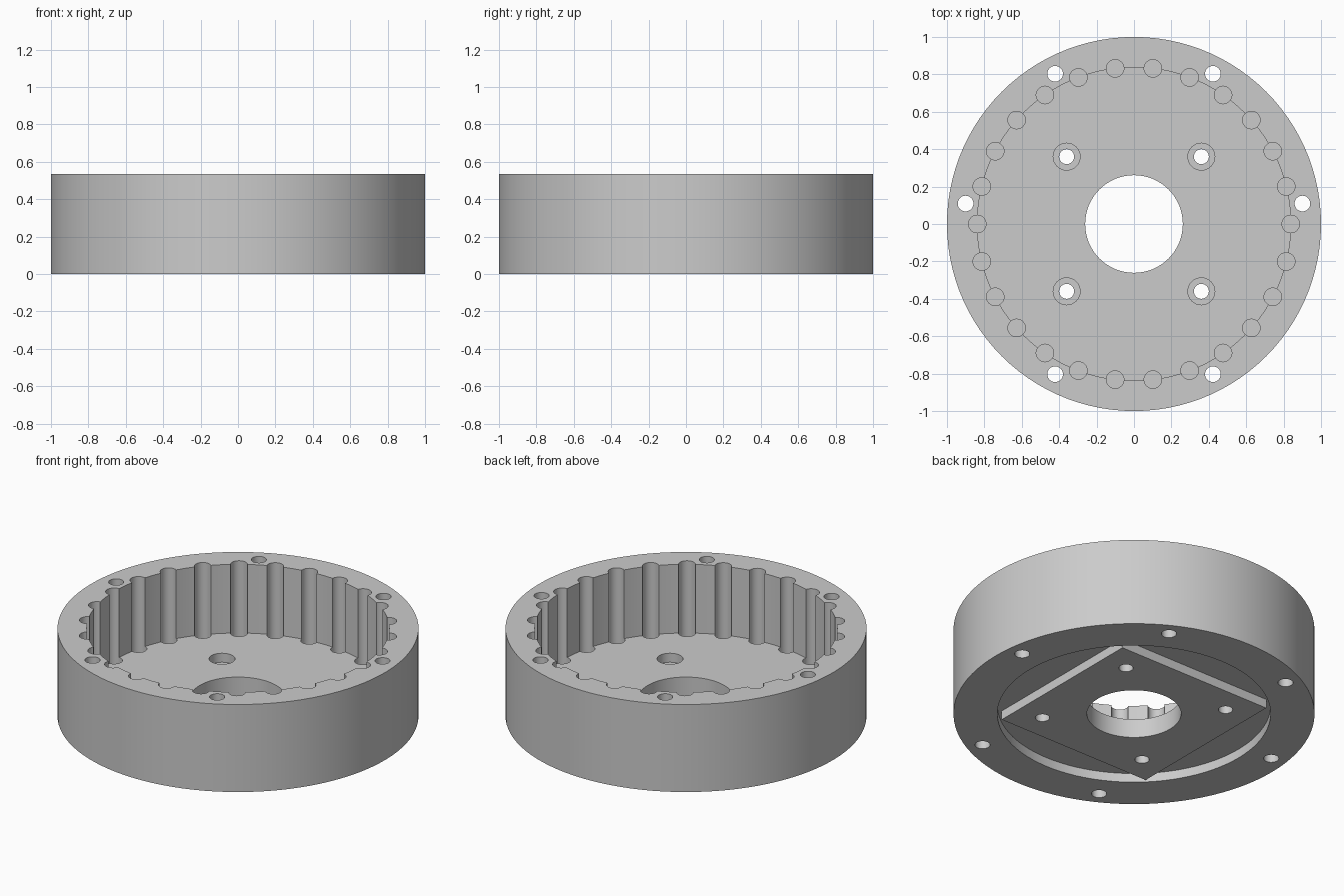
import bpy, bmesh
from math import sin, cos, pi, radians
from mathutils import Matrix

if "Cube" in bpy.data.objects:
    bpy.data.objects.remove(bpy.data.objects["Cube"], do_unlink=True)

HEIGHT = 0.535
FLOOR = 0.115      # top of the inner floor
RECESS = 0.055     # depth of the underside recess
PINS = 26
PIN_RING = 0.838
STEP = 2 * pi / PINS

grey = bpy.data.materials.new("plain_grey")
grey.use_nodes = True
grey.diffuse_color = (0.6, 0.6, 0.6, 1)
grey.node_tree.nodes["Principled BSDF"].inputs["Base Color"].default_value = (0.6, 0.6, 0.6, 1)


def to_object(name, bm):
    mesh = bpy.data.meshes.new(name)
    bm.to_mesh(mesh)
    bm.free()
    mesh.materials.append(grey)
    obj = bpy.data.objects.new(name, mesh)
    bpy.context.scene.collection.objects.link(obj)
    return obj


def cylinders(name, radius, z0, z1, centres=((0, 0),), sides=32):
    bm = bmesh.new()
    for x, y in centres:
        bmesh.ops.create_cone(bm, cap_ends=True, segments=sides, radius1=radius, radius2=radius,
                              depth=z1 - z0, matrix=Matrix.Translation((x, y, (z0 + z1) / 2)))
    return to_object(name, bm)


def polar(radius, angles):
    return [(radius * cos(a), radius * sin(a)) for a in angles]


def cut(target, cutters):
    for cutter in cutters:
        cutter.hide_render = True
        mod = target.modifiers.new(cutter.name, 'BOOLEAN')
        mod.operation = 'DIFFERENCE'
        mod.solver = 'EXACT'
        mod.object = cutter
    bpy.context.view_layer.update()
    graph = bpy.context.evaluated_depsgraph_get()
    mesh = bpy.data.meshes.new_from_object(target.evaluated_get(graph))
    target.modifiers.clear()
    target.data = mesh
    for cutter in cutters:
        bpy.data.objects.remove(cutter, do_unlink=True)


# Underside recess: a disc with a square left standing in the middle
recess = cylinders("underside_recess", 0.757, -0.1, RECESS, sides=96)
bm = bmesh.new()
bmesh.ops.create_cube(bm, size=1, matrix=Matrix.Diagonal((1.04, 1.04, 1, 1)))
cut(recess, [to_object("square_boss", bm)])

# Ring housing with its cavity, pin sockets and holes
housing = cylinders("ring_housing", 1, 0, HEIGHT, sides=104)
top = HEIGHT + 0.1
screws = [(sx * 0.36, sy * 0.36) for sx in (-1, 1) for sy in (-1, 1)]
rim_angles = [STEP * k for k in (0.5, 4.5, 8.5, 12.5, 17.5, 21.5)]
cut(housing, [
    cylinders("cavity", PIN_RING, FLOOR, top, sides=104),
    cylinders("pin_sockets", 0.047, 0.056, top, polar(PIN_RING, [STEP * k for k in range(PINS)])),
    cylinders("rim_holes", 0.042, -0.1, top, polar(0.907, rim_angles)),
    cylinders("centre_bore", 0.261, -0.1, top, sides=64),
    cylinders("screw_holes", 0.04, -0.1, top, screws),
    cylinders("counterbores", 0.072, 0.06, top, screws),
    recess,
])

# Crisp rims, smooth round walls
bpy.ops.object.select_all(action='DESELECT')
housing.select_set(True)
bpy.context.view_layer.objects.active = housing
bpy.ops.object.shade_smooth_by_angle(angle=radians(20))
